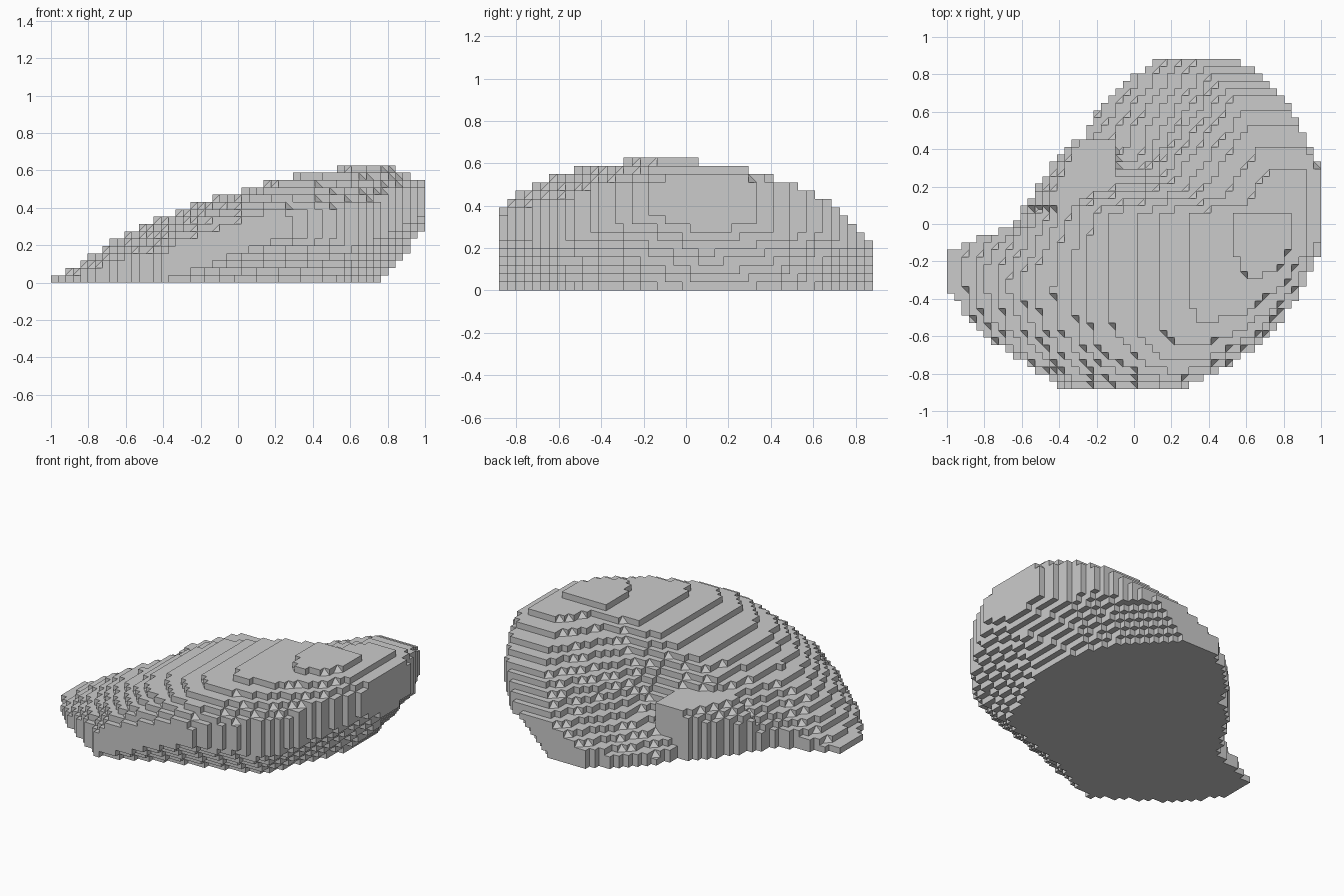
import bpy
import bmesh
import math
import random
from mathutils import Vector, geometry

random.seed(4)
cube = bpy.data.objects.get("Cube")
if cube:
    bpy.data.objects.remove(cube, do_unlink=True)

NX, NY, NZ = 51, 45, 16
S = 2 / NX


def points(pairs):
    return [Vector(p) for p in pairs]


# Widest outline, and the smaller flat footprint it overhangs
back = [(-1.01, -.3), (-1.01, -.17), (-.9, -.1), (-.73, -.05), (-.65, 0), (-.49, .23),
        (-.33, .46), (-.25, .46), (-.25, .53), (-.05, .77), (.15, .89)]
front = [(-.4, -.86), (-.7, -.67), (-.92, -.47)]
outline = points(back + [(.5, .89), (.64, .82), (.79, .7), (.88, .55), (.95, .4),
                         (1.01, .3), (1.01, -.1), (.88, -.4), (.68, -.65), (.4, -.82),
                         (.2, -.89), (-.33, -.89)] + front)
footprint = points(back + [(.32, .89), (.58, .64), (.72, .4), (.77, .1), (.66, -.2),
                           (.52, -.5), (0, -.68)] + front)


def inside(p, poly):
    hit = False
    for a, b in zip(poly, poly[1:] + poly[:1]):
        if (a.y > p.y) != (b.y > p.y):
            if p.x < a.x + (p.y - a.y) / (b.y - a.y) * (b.x - a.x):
                hit = not hit
    return hit


def distance(p, poly):
    best = 9
    for a, b in zip(poly, poly[1:] + poly[:1]):
        q, t = geometry.intersect_point_line(p, a, b)
        q = a.lerp(b, min(max(t, 0), 1))
        best = min(best, (p - q).length)
    return best


def ramp(v, keys):
    """Piecewise linear profile."""
    if v <= keys[0][0]:
        return keys[0][1]
    for (a, za), (b, zb) in zip(keys, keys[1:]):
        if v <= b:
            return za + (zb - za) * (v - a) / (b - a)
    return keys[-1][1]


slope = [(-1, .025), (-.95, .05), (-.73, .2), (-.5, .31), (-.33, .37), (-.2, .43),
         (0, .49), (.2, .55), (.4, .59), (.56, .61), (.8, .67)]
lobe = [(-.55, .03), (-.38, .14), (-.2, .25), (0, .4), (.2, .5), (.45, .58), (.6, .67)]
shoulder = [(0, .64), (.07, .605), (.25, .58), (.37, .55), (.63, .45), (.76, .35), (.88, .2)]
# Height lost near the outline, and how strongly along x
rim = [(0, .36), (.08, .19), (.18, .08), (.28, .02), (.4, 0)]
rim_strength = [(-.4, 1.5), (.1, 1), (.7, 1), (.95, .7)]
under_slope = [(-.6, .95), (0, 1.3)]
dent = Vector((.02, .33))


def top_height(p):
    main = ramp(p.x, slope)
    loss = ramp(distance(p, outline), rim) * ramp(p.x, rim_strength)
    left = main - .8 * max(0, p.y - .05)
    h = max(left, ramp(.8 * p.x - .6 * p.y, lobe))
    # shallow dip where the two sides meet
    h -= .05 * math.exp(-((p - dent).length / .13) ** 2)
    h = min(h, main * (1 - loss), ramp(p.y, shoulder))
    # flat ledge beside the dip
    if p.x < -.1 and .1 < p.y < .47:
        h = max(h, min(main * min(1, 1.2 - loss), .32))
    return h


def under_height(p):
    if inside(p, footprint):
        return 0
    return ramp(p.y, under_slope) * distance(p, footprint)


# Fill the cells between underside and top
solid = set()
for i in range(NX):
    for j in range(NY):
        p = Vector(((i + .5 - NX / 2) * S, (j + .5 - NY / 2) * S))
        if not inside(p, outline):
            continue
        lo, hi = under_height(p), top_height(p)
        top_cell = min(NZ, max(1, round(hi / S)))
        for k in range(min(round(lo / S), top_cell - 1), top_cell):
            solid.add((i, j, k))

bm = bmesh.new()
corners = {}


def vert(c):
    if c not in corners:
        i, j, k = c
        corners[c] = bm.verts.new(((i - NX / 2) * S, (j - NY / 2) * S, k * S))
    return corners[c]


# Exposed cell faces
for cell in solid:
    for axis in range(3):
        for side in (0, 1):
            near = list(cell)
            near[axis] += side * 2 - 1
            if tuple(near) in solid:
                continue
            u, v = (axis + 1) % 3, (axis + 2) % 3
            ring = []
            for du, dv in ((0, 0), (1, 0), (1, 1), (0, 1)):
                c = list(cell)
                c[axis] += side
                c[u] += du
                c[v] += dv
                ring.append(vert(tuple(c)))
            bm.faces.new(ring if side else ring[::-1])

# Sloped chips in some of the inner step corners
for i in range(NX):
    for j in range(NY):
        for k in range(1, NZ):
            if (i, j, k) in solid or (i, j, k - 1) not in solid:
                continue
            for sx in (0, 1):
                for sy in (0, 1):
                    wall_x = (i + sx * 2 - 1, j, k) in solid
                    wall_y = (i, j + sy * 2 - 1, k) in solid
                    if not (wall_x and wall_y) or random.random() > .5:
                        continue
                    chip = [vert((i + sx, j + sy, k + 1)), vert((i + 1 - sx, j + sy, k)),
                            vert((i + sx, j + 1 - sy, k))]
                    face = bm.faces.get(chip) or bm.faces.new(chip)
                    face.normal_update()
                    if face.normal.z < 0:
                        face.normal_flip()

mesh = bpy.data.meshes.new("stepped_mound")
bm.to_mesh(mesh)
bm.free()
mound = bpy.data.objects.new("stepped_mound", mesh)
bpy.context.collection.objects.link(mound)

# Single plain grey
grey = bpy.data.materials.new("plain_grey")
grey.use_nodes = True
colour = (.6, .6, .6, 1)
grey.diffuse_color = colour
grey.node_tree.nodes["Principled BSDF"].inputs["Base Color"].default_value = colour
mesh.materials.append(grey)
